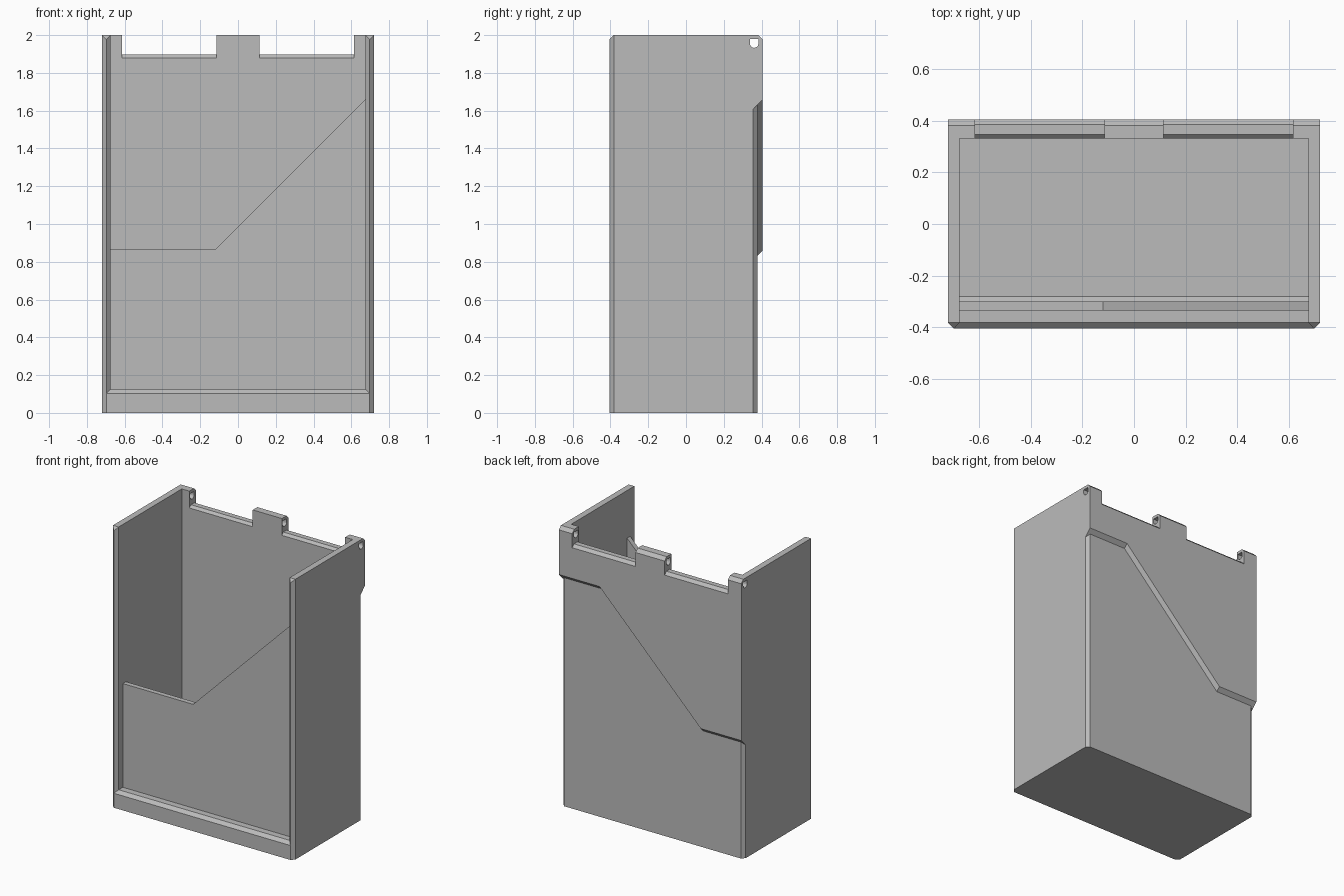
import bpy, bmesh, math
from mathutils import Vector

if "Cube" in bpy.data.objects:
    bpy.data.objects.remove(bpy.data.objects["Cube"], do_unlink=True)

W, D, H = 0.72, 0.405, 2.0      # half width, half depth, height
IN = 0.675                      # half width of the inside
CH = 0.023                      # edge chamfer
TOP = H + 0.1                   # cutters run past the rim

grey = bpy.data.materials.new("plain grey")
grey.use_nodes = True
grey.diffuse_color = (0.5, 0.5, 0.5, 1)
grey.node_tree.nodes["Principled BSDF"].inputs["Base Color"].default_value = (0.5, 0.5, 0.5, 1)


def loft(name, loop_a, loop_b, planes=()):
    """Solid between two matching loops, trimmed by (point, outward normal) planes."""
    bm = bmesh.new()
    a = [bm.verts.new(p) for p in loop_a]
    b = [bm.verts.new(p) for p in loop_b]
    bm.faces.new(a)
    bm.faces.new(b)
    for i in range(len(a)):
        j = (i + 1) % len(a)
        bm.faces.new((a[i], a[j], b[j], b[i]))
    for point, normal in planes:
        cut = bmesh.ops.bisect_plane(bm, geom=bm.verts[:] + bm.edges[:] + bm.faces[:],
                                     plane_co=point, plane_no=normal, clear_outer=True)
        rim = [e for e in cut["geom_cut"] if isinstance(e, bmesh.types.BMEdge)]
        bmesh.ops.holes_fill(bm, edges=rim, sides=0)
    bmesh.ops.recalc_face_normals(bm, faces=bm.faces[:])
    mesh = bpy.data.meshes.new(name)
    bm.to_mesh(mesh)
    bm.free()
    mesh.materials.append(grey)
    obj = bpy.data.objects.new(name, mesh)
    bpy.context.scene.collection.objects.link(obj)
    return obj


def along_x(name, yz, x0, x1):
    return loft(name, [(x0, y, z) for y, z in yz], [(x1, y, z) for y, z in yz])


def along_y(name, xz, y0, y1, drop=0.0, planes=()):
    """Extrude an x-z outline; 'drop' lowers the first loop to slope the edges."""
    return loft(name, [(x, y0, z - drop) for x, z in xz],
                [(x, y1, z) for x, z in xz], planes)


# Outer block with chamfered front corners and top edges
rect = [(-W, -D), (W, -D), (W, D), (-W, D)]
chamfers = [(Vector((s * W, -D + CH, 0)), Vector((s, -1, 0))) for s in (-1, 1)]
chamfers += [(Vector((0, s * (D - CH), H)), Vector((0, s, 1))) for s in (-1, 1)]
body = loft("holder_body", [(x, y, 0) for x, y in rect],
            [(x, y, H) for x, y in rect], chamfers)

cutters = []

# Inside space with a small fillet along the floor
cutters.append(along_x("cavity_cutter", [(-0.30, 0.07), (-0.28, 0.05), (0.33, 0.05),
                                         (0.33, TOP), (-0.30, TOP)], -IN, IN))

# Front slot ahead of the panel, and its flared rim
def slot(grow):
    return [(-IN - grow, 0.125 - grow), (IN + grow, 0.125 - grow),
            (IN + grow, TOP), (-IN - grow, TOP)]

cutters.append(along_y("slot_cutter", slot(0), -D - 0.1, -0.335))
cutters.append(loft("rim_cutter", [(x, -D - CH, z) for x, z in slot(2 * CH - 0.002)],
                    [(x, -D + CH, z) for x, z in slot(0)]))

# Slanted opening above the front panel
cutters.append(along_y("opening_cutter", [(-IN, TOP), (-IN, 0.865), (-0.12, 0.865),
                                          (IN, 1.66), (IN, TOP)], -0.36, -0.25))

# Back recess below a stepped edge, with chamfered back corners
far = 0.5
step = [(-far - W, -0.1), (-far - W, 0.86), (-0.4, 0.86), (0.4, 1.66),
        (far + W, 1.66), (far + W, -0.1)]
cutters.append(along_y("recess_cutter", step, 0.378, D + 0.002, D + 0.002 - 0.378))
for s in (-1, 1):
    plane = (Vector((s * W, 0.355, 0)), Vector((-s, -1, 0)))
    cutters.append(along_y("corner_cutter", step, 0.34, D + 0.002, D + 0.002 - 0.34, [plane]))

# Hinge notches in the back rim
notch = [(0.30, 1.85), (0.347, 1.897), (0.385, 1.897), (0.43, 1.852), (0.43, TOP), (0.30, TOP)]
for s in (-1, 1):
    cutters.append(along_x("notch_cutter", notch, s * 0.115, s * 0.615))

# Hinge pin hole: flat top, round bottom
r, cy, cz = 0.0225, 0.361, 1.955
hole = [(cy - r, 1.979)]
hole += [(cy + r * math.cos(t), cz + r * math.sin(t))
         for t in (math.pi * (1 + i / 8) for i in range(9))]
hole.append((cy + r, 1.979))
cutters.append(along_x("pin_cutter", hole, -W - 0.1, W + 0.1))

# Carve the block, then drop the cutters
bpy.context.view_layer.objects.active = body
for c in cutters:
    c.hide_render = True
    m = body.modifiers.new("carve", "BOOLEAN")
    m.operation, m.solver, m.object = "DIFFERENCE", "EXACT", c
    bpy.ops.object.modifier_apply(modifier=m.name)
for c in cutters:
    bpy.data.objects.remove(c, do_unlink=True)
